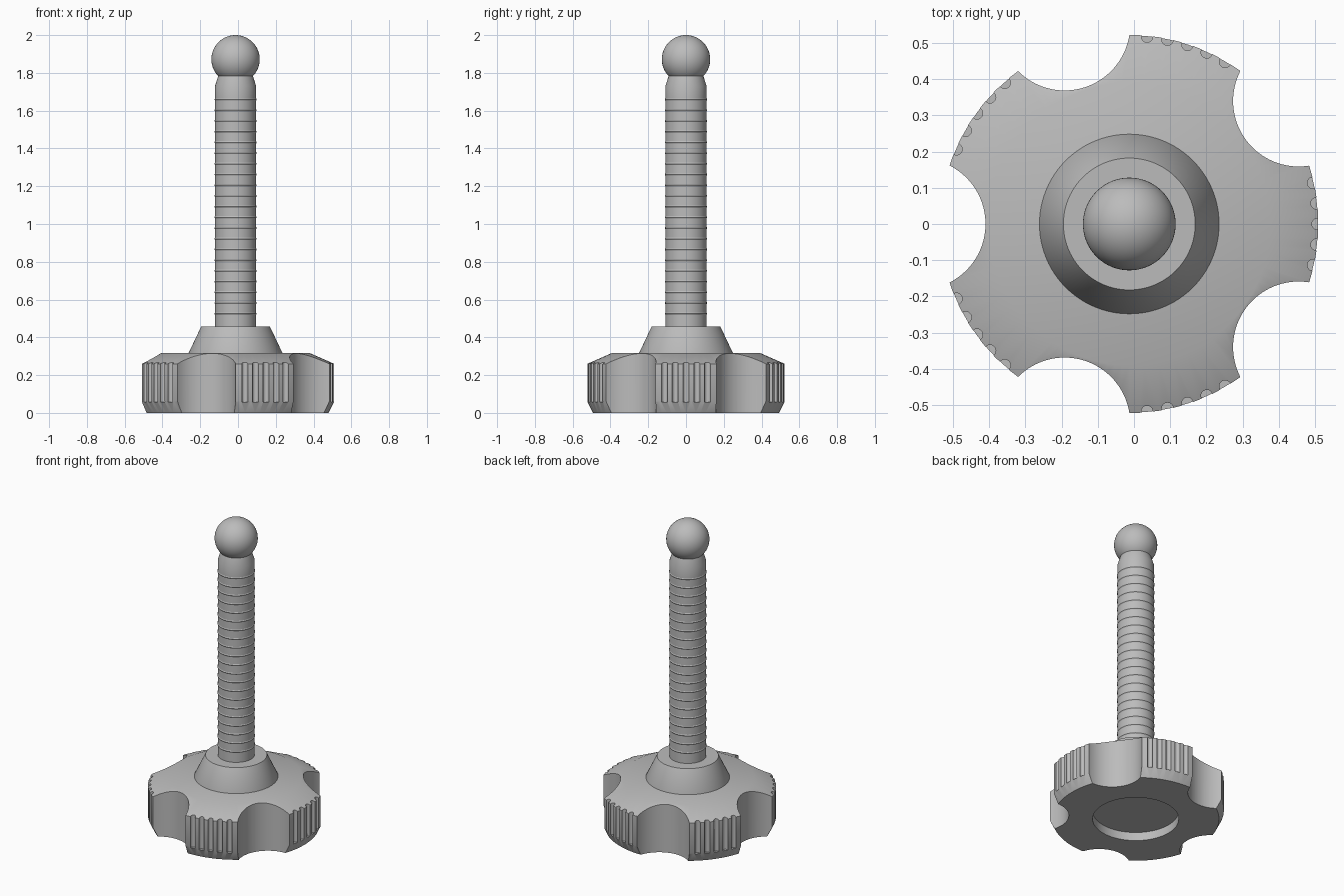
import bpy
import bmesh
from math import cos, sin, pi, radians, tau
from mathutils import Matrix, Vector

if "Cube" in bpy.data.objects:
    bpy.data.objects.remove(bpy.data.objects["Cube"], do_unlink=True)

AXIS_X = -0.013   # the five-lobed outline is not symmetric in x

grey = bpy.data.materials.new("plain grey")
grey.use_nodes = True
colour = (0.5, 0.5, 0.5, 1)
grey.diffuse_color = colour
grey.node_tree.nodes["Principled BSDF"].inputs["Base Color"].default_value = colour


def make_object(name, bm):
    bmesh.ops.recalc_face_normals(bm, faces=bm.faces)
    mesh = bpy.data.meshes.new(name)
    bm.to_mesh(mesh)
    bm.free()
    mesh.materials.append(grey)
    obj = bpy.data.objects.new(name, mesh)
    obj.location.x = AXIS_X
    bpy.context.collection.objects.link(obj)
    return obj


def lathe(name, profile, steps):
    """Spin a profile of (radius, height) points about z."""
    bm = bmesh.new()
    verts = [bm.verts.new((r, 0, z)) for r, z in profile]
    edges = [bm.edges.new(pair) for pair in zip(verts, verts[1:])]
    bmesh.ops.spin(bm, geom=verts + edges, cent=(0, 0, 0), axis=(0, 0, 1),
                   angle=tau, steps=steps, use_merge=True)
    bmesh.ops.remove_doubles(bm, verts=bm.verts, dist=1e-5)
    return make_object(name, bm)


def add_cylinder(bm, angle, distance, radius, bottom, top, segments):
    place = Matrix.Translation((distance * cos(angle), distance * sin(angle),
                                (bottom + top) / 2))
    bmesh.ops.create_cone(bm, cap_ends=True, segments=segments, radius1=radius,
                          radius2=radius, depth=top - bottom, matrix=place)


def smooth(obj, degrees=30):
    bpy.ops.object.select_all(action="DESELECT")
    obj.select_set(True)
    bpy.context.view_layer.objects.active = obj
    bpy.ops.object.shade_smooth_by_angle(angle=radians(degrees))


def cut(obj, cutter):
    cutter.hide_render = True
    mod = obj.modifiers.new("cut", "BOOLEAN")
    mod.operation = "DIFFERENCE"
    mod.solver = "EXACT"
    mod.object = cutter
    bpy.context.view_layer.objects.active = obj
    bpy.ops.object.modifier_apply(modifier=mod.name)
    bpy.data.objects.remove(cutter, do_unlink=True)


# Hand knob: chamfered disc with a recess underneath
knob = lathe("hand_knob", [(0, 0.055), (0.255, 0.055), (0.255, 0), (0.493, 0),
                           (0.522, 0.06), (0.522, 0.26), (0.39, 0.318),
                           (0, 0.318)], 120)

# Finger scallops between the lobes, and grip grooves on each lobe
scallops, grooves = bmesh.new(), bmesh.new()
for lobe in range(5):
    angle = lobe * tau / 5
    add_cylinder(scallops, angle + pi / 5, 0.578, 0.181, -0.1, 0.5, 96)
    for k in range(-2, 3):
        add_cylinder(grooves, angle + radians(6.3 * k), 0.52, 0.016, 0.058, 0.5, 20)
cut(knob, make_object("scallop_cutter", scallops))
cut(knob, make_object("groove_cutter", grooves))
smooth(knob)

# Tapered collar
smooth(lathe("collar", [(0, 0.31), (0.248, 0.31), (0.248, 0.318),
                        (0.182, 0.457), (0, 0.457)], 96))

# Threaded shaft with fine ridges, and the neck below the ball
profile = [(0, 0.45), (0.109, 0.45)]
for k in range(21):
    z = 0.525 + 0.0567 * k
    profile += [(0.109, z - 0.006), (0.112, z), (0.109, z + 0.006)]
profile += [(0.109, 1.73), (0.09, 1.79), (0, 1.79)]
smooth(lathe("threaded_shaft", profile, 64), 25)

# Ball tip
bm = bmesh.new()
bmesh.ops.create_uvsphere(bm, u_segments=64, v_segments=32, radius=0.128,
                          matrix=Matrix.Translation(Vector((0, 0, 1.872))))
smooth(make_object("ball_tip", bm))
